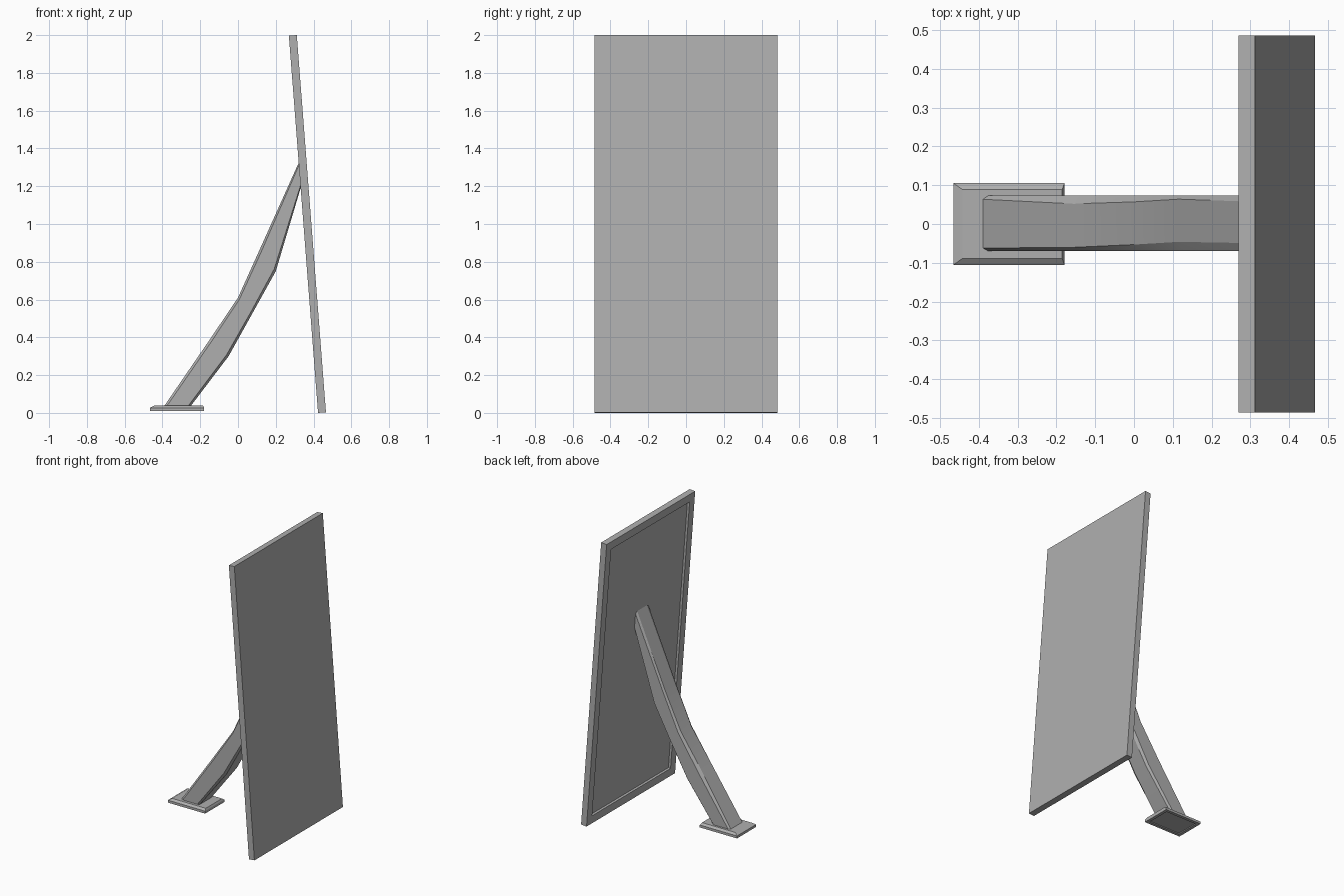
import bpy, bmesh, math
from mathutils import Vector

if "Cube" in bpy.data.objects:
    bpy.data.objects.remove(bpy.data.objects["Cube"])

grey = bpy.data.materials.new("dark_grey")
grey.diffuse_color = (0.43, 0.43, 0.43, 1)
grey.use_nodes = True
grey.node_tree.nodes["Principled BSDF"].inputs["Base Color"].default_value = grey.diffuse_color


def finish(bm, name, smooth=False):
    bmesh.ops.recalc_face_normals(bm, faces=bm.faces)
    mesh = bpy.data.meshes.new(name)
    bm.to_mesh(mesh)
    bm.free()
    mesh.materials.append(grey)
    obj = bpy.data.objects.new(name, mesh)
    bpy.context.collection.objects.link(obj)
    if smooth:
        bpy.ops.object.select_all(action='DESELECT')
        obj.select_set(True)
        bpy.context.view_layer.objects.active = obj
        bpy.ops.object.shade_smooth_by_angle(angle=math.radians(18))
    return obj


def loft(rings):
    """Closed skin through rings of points, capped at both ends."""
    bm = bmesh.new()
    loops = [[bm.verts.new(p) for p in ring] for ring in rings]
    n = len(loops[0])
    for a, b in zip(loops, loops[1:]):
        for i in range(n):
            j = (i + 1) % n
            bm.faces.new((a[i], a[j], b[j], b[i]))
    bm.faces.new(loops[0])
    bm.faces.new(loops[-1])
    return bm


def rect(x0, x1, y, z):
    return [(x0, -y, z), (x1, -y, z), (x1, y, z), (x0, y, z)]


def recess(bm, direction, border, depth):
    """Sink the face looking along direction, leaving a flat border."""
    bmesh.ops.recalc_face_normals(bm, faces=bm.faces)
    d = Vector(direction)
    face = max(bm.faces, key=lambda f: f.normal.dot(d))
    bmesh.ops.inset_region(bm, faces=[face], thickness=border)
    bmesh.ops.inset_region(bm, faces=[face], thickness=0.001, depth=-depth)


# Leaning panel with a recessed back
bm = loft([rect(-0.021, 0.021, 0.485, -1.0015), rect(-0.021, 0.021, 0.485, 1.0015)])
recess(bm, (-1, 0, 0), 0.078, 0.016)
panel = finish(bm, "leaning_panel")
panel.location = (0.3675, 0, 1.0)
panel.rotation_euler.y = math.radians(-4.42)

# Foot plate: chamfered top, hollowed underside
bm = loft([rect(-0.465, -0.179, 0.105, 0.01),
           rect(-0.465, -0.179, 0.105, 0.027),
           rect(-0.442, -0.185, 0.089, 0.039)])
recess(bm, (0, 0, -1), 0.03, 0.006)
finish(bm, "foot_plate")

# Bent support arm: (outer x, z), (inner x, z), upper and lower flat edge in y
sections = [
    ((-0.395, 0.03), (-0.255, 0.03), 0.064, -0.062),
    ((-0.155, 0.380), (-0.05, 0.30), 0.052, -0.060),
    ((0.0, 0.610), (0.075, 0.525), 0.057, -0.053),
    ((0.115, 0.865), (0.20, 0.75), 0.064, -0.046),
    ((0.342, 1.370), (0.342, 1.225), 0.056, -0.050),
]


def arm_ring(outer, inner, y_top, y_bottom):
    o, i = Vector(outer), Vector(inner)
    profile = [(0, y_bottom), (0.1, -0.07), (0.9, -0.07), (1, -y_top),
               (1, -y_bottom), (0.9, 0.074), (0.1, 0.074), (0, y_top)]
    ring = []
    for t, y in profile:
        p = o.lerp(i, t)
        ring.append((p.x, y, p.y))
    return ring


finish(loft([arm_ring(*s) for s in sections]), "support_arm", smooth=True)
